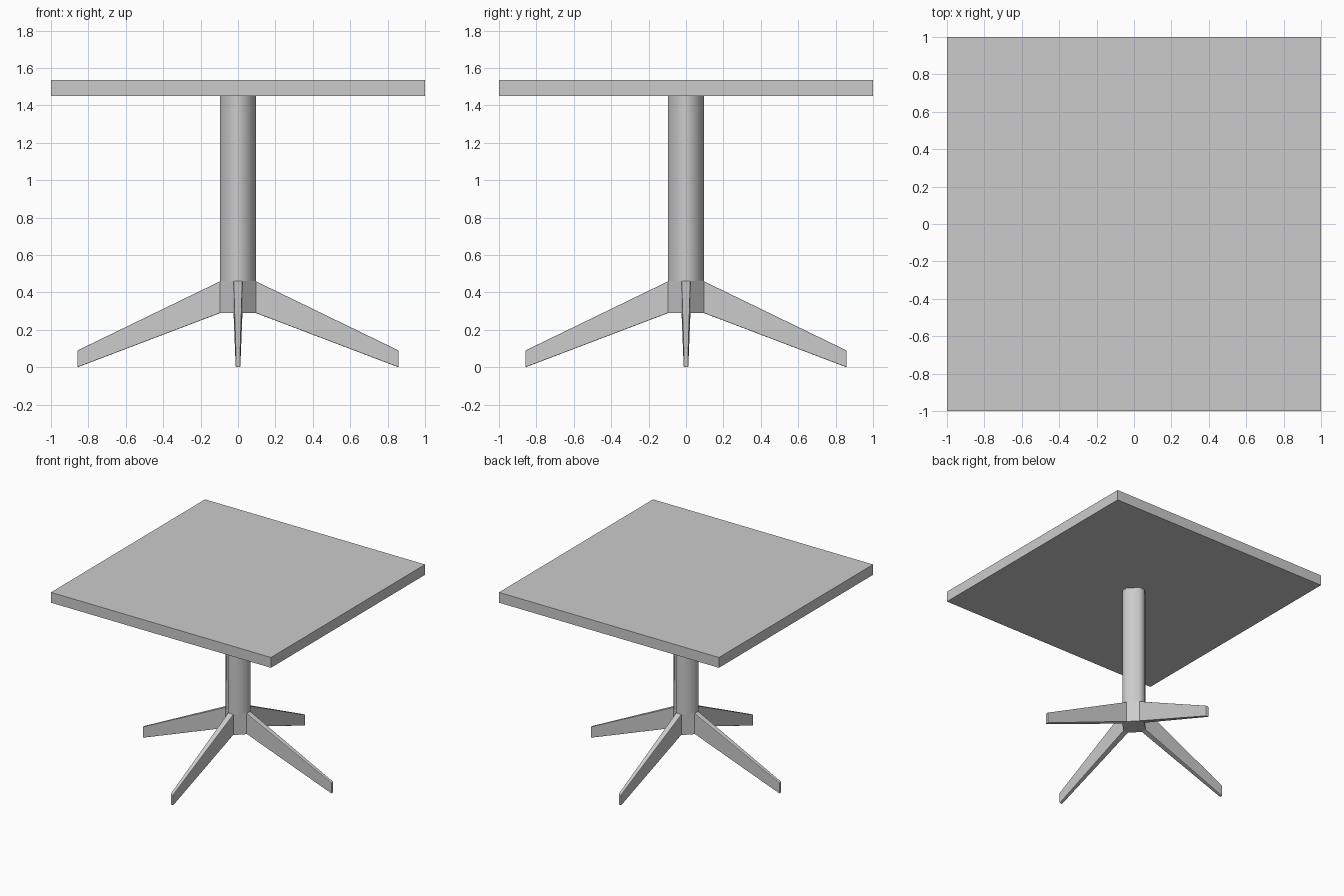
import bpy, bmesh, math

if "Cube" in bpy.data.objects:
    bpy.data.objects.remove(bpy.data.objects["Cube"])

# octagonal cross-section: narrow faces carry the legs, wide faces lie between
R, W = 0.095, 0.024
OCT = [(R, -W), (R, W), (W, R), (-W, R), (-R, W), (-R, -W), (-W, -R), (W, -R)]


def new_object(name, bm):
    bmesh.ops.recalc_face_normals(bm, faces=bm.faces)
    mesh = bpy.data.meshes.new(name)
    bm.to_mesh(mesh)
    bm.free()
    obj = bpy.data.objects.new(name, mesh)
    bpy.context.collection.objects.link(obj)
    return obj


def octagon_prism(name, z0, z1, smooth, cap_bottom):
    bm = bmesh.new()
    low = [bm.verts.new((x, y, z0)) for x, y in OCT]
    high = [bm.verts.new((x, y, z1)) for x, y in OCT]
    for i in range(8):
        j = (i + 1) % 8
        f = bm.faces.new((low[i], low[j], high[j], high[i]))
        f.smooth = smooth
        f.normal_update()
    if cap_bottom:
        bm.faces.new(low[::-1])
    return new_object(name, bm)


def leg(name, angle):
    # tapered box from the hub face down to the foot
    bm = bmesh.new()
    rings = []
    for x, w, z0, z1 in ((R, W, 0.29, 0.46), (0.858, 0.0125, 0.0, 0.09)):
        rings.append([bm.verts.new(p) for p in
                      ((x, -w, z0), (x, w, z0), (x, w, z1), (x, -w, z1))])
    a, b = rings
    for i in range(4):
        j = (i + 1) % 4
        bm.faces.new((a[i], a[j], b[j], b[i]))
    bm.faces.new(b)
    # slightly softened long edges and foot
    edges = [e for e in bm.edges if not e.is_boundary]
    bmesh.ops.bevel(bm, geom=edges, offset=0.004, segments=2,
                    profile=0.5, affect='EDGES')
    obj = new_object(name, bm)
    obj.rotation_euler.z = angle
    return obj


# tabletop
bpy.ops.mesh.primitive_cube_add(size=1, location=(0, 0, 1.4925))
top = bpy.context.object
top.name = "tabletop"
top.scale = (2, 2, 0.085)

# pedestal: smooth upper column, flat-faced hub
octagon_prism("column", 0.46, 1.45, True, False)
octagon_prism("leg_hub", 0.29, 0.46, False, True)

# four legs
for i, side in enumerate(("right", "back", "left", "front")):
    leg(side + "_leg", i * math.pi / 2)
